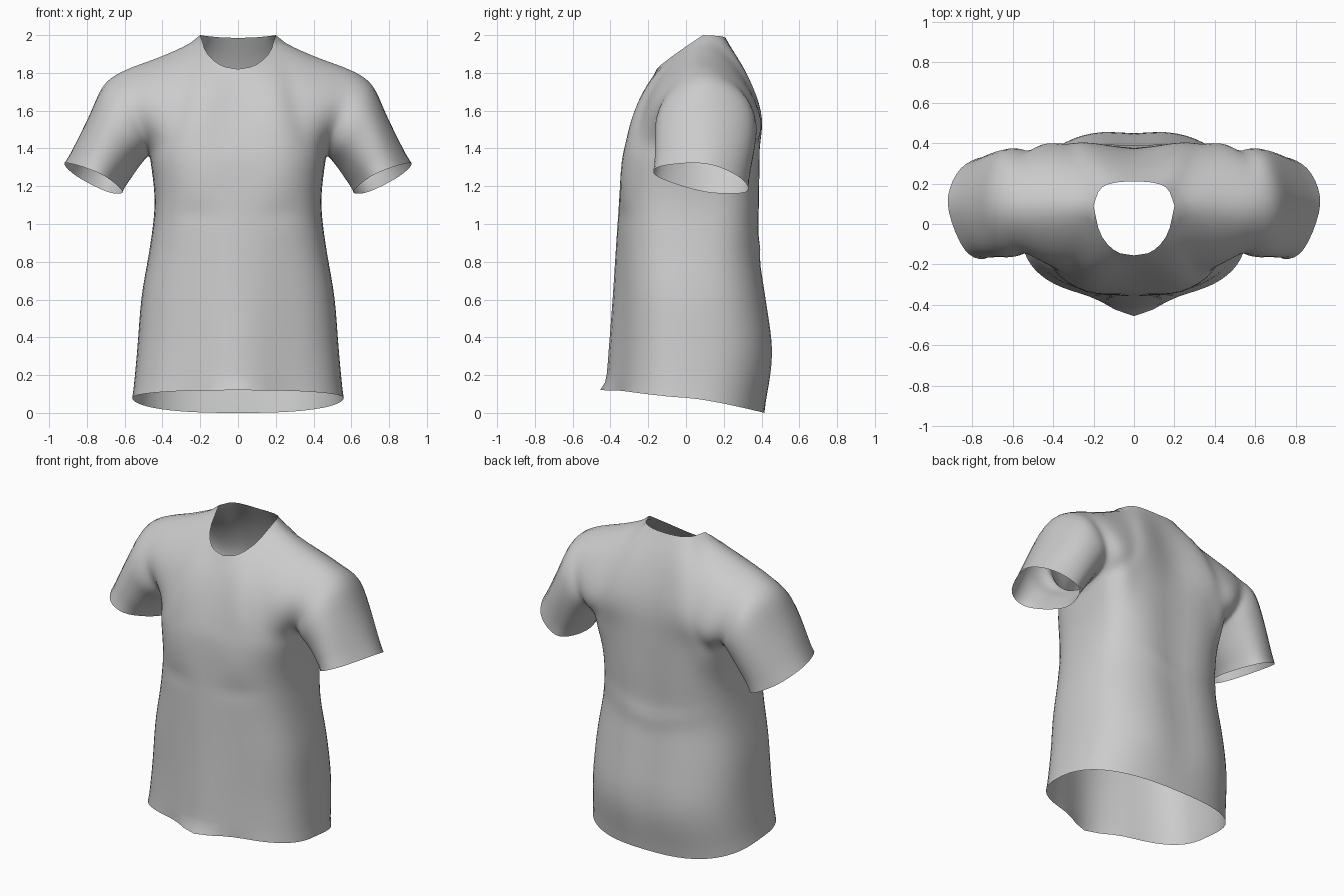
import bpy, bmesh, math
from mathutils import Vector

if "Cube" in bpy.data.objects:
    bpy.data.objects.remove(bpy.data.objects["Cube"])

N = 16          # columns per quarter of the body / rows up each armhole
LOW = 30        # rows from hem to armpit
SLV = 16        # rows along each sleeve


def spline(pts, t, closed=False):
    """Catmull-Rom through pts, t in 0..1."""
    n = len(pts)
    segs = n if closed else n - 1
    f = t * segs
    i = min(int(f), segs - 1)
    f -= i

    def p(k):
        if closed:
            return Vector(pts[k % n])
        if k < 0:
            return 2 * Vector(pts[0]) - Vector(pts[1])
        if k >= n:
            return 2 * Vector(pts[-1]) - Vector(pts[-2])
        return Vector(pts[k])
    a, b, c, d = p(i - 1), p(i), p(i + 1), p(i + 2)
    return 0.5 * (2 * b + (c - a) * f + (2 * a - 5 * b + 4 * c - d) * f * f
                  + (3 * b - a - 3 * c + d) * f ** 3)


def gauss(d, w):
    return math.exp(-(d / w) ** 2)


# Body sections: z, half width, front y, back y, side y, front and back squareness, front centre fold
BODY = [(.08, .56, -.36, .415, .0, 2.6, 2.6, .095), (.35, .535, -.35, .47, .01, 2.6, 2.6, .08),
        (.62, .513, -.345, .435, .02, 2.7, 2.6, .06), (.88, .468, -.345, .395, .03, 2.8, 2.7, .037),
        (1.12, .442, -.345, .395, .05, 3.0, 3.2, .015), (1.36, .468, -.34, .395, .10, 3.2, 3.6, 0)]

# Sleeve loops, armhole to cuff: bottom, front low, front high, top, back high, back low
SLEEVE = [
    [(.468, .10, 1.36), (.485, -.10, 1.46), (.55, -.13, 1.66), (.57, .06, 1.84), (.57, .29, 1.72), (.49, .355, 1.47)],
    [(.495, .10, 1.33), (.54, -.14, 1.43), (.65, -.14, 1.62), (.71, .08, 1.755), (.65, .335, 1.65), (.54, .36, 1.42)],
    [(.54, .10, 1.27), (.61, -.14, 1.37), (.73, -.14, 1.52), (.795, .10, 1.57), (.72, .34, 1.49), (.59, .34, 1.33)],
    [(.61, .10, 1.17), (.70, -.15, 1.25), (.83, -.135, 1.305), (.92, .10, 1.32), (.85, .28, 1.25), (.69, .32, 1.17)]]

# Neckline halves, shoulder seam and centre lines
NECK_F = [(0, -.155, 1.82), (.09, -.135, 1.84), (.165, -.05, 1.905), (.20, .09, 2.0)]
NECK_B = [(0, .21, 1.985), (.09, .205, 1.988), (.165, .175, 1.995), (.20, .09, 2.0)]
SHOULDER = [(.20, .09, 2.0), (.31, .08, 1.945), (.43, .07, 1.89), (.57, .06, 1.84)]
MID_F = [(0, -.34, 1.36), (0, -.28, 1.52), (0, -.215, 1.68), (0, -.155, 1.82)]
MID_B = [(0, .395, 1.36), (0, .375, 1.58), (0, .305, 1.79), (0, .21, 1.985)]


def body_point(u, t, back):
    z, w, yf, yb, cy, nf, nb, fold = spline(BODY, t)
    n, y = (nb, yb) if back else (nf, yf)
    th = u * math.pi / 2
    s, c = math.sin(th), max(math.cos(th), 0)
    if u == 1:
        c = 0
    drop = (-.08 if back else .04) * c * (1 - t) ** 2
    x = w * s ** (2 / n)
    bump = 0 if back else fold * gauss(x, .15)
    return Vector((x, cy + (y - cy) * c ** (2 / n) - bump * min(1, c * 4), z + drop))


def yoke_point(u, v, back):
    """Coons patch between chest line, neck and shoulder, centre and armhole."""
    def top(a):
        if a < .5:
            return spline(NECK_B if back else NECK_F, a * 2)
        return spline(SHOULDER, a * 2 - 1)

    def side(b):
        return spline(SLEEVE[0], (1 - b / 2) if back else b / 2, True)

    def bot(a):
        return body_point(a, 1, back)

    def mid(b):
        return spline(MID_B if back else MID_F, b)
    p = (bot(u) * (1 - v) + top(u) * v + mid(v) * (1 - u) + side(v) * u
         - (bot(0) * (1 - u) * (1 - v) + bot(1) * u * (1 - v) + top(0) * (1 - u) * v + top(1) * u * v))
    p.y += (-.02 if back else -.012) * math.sin(math.pi * u) * math.sin(math.pi * v)
    return p


def sleeve_point(u, v):
    return spline([spline(loop, u, True) for loop in SLEEVE], v)


def add_grid(bm, nu, nv, fn, s):
    rows = []
    for j in range(nv + 1):
        row = []
        for i in range(nu + 1):
            p = fn(i / nu, j / nv)
            row.append(bm.verts.new((s * p.x, p.y, p.z)))
        rows.append(row)
    for a, b in zip(rows, rows[1:]):
        for i in range(nu):
            bm.faces.new((a[i], a[i + 1], b[i + 1], b[i]))


bm = bmesh.new()
for s in (1, -1):
    for back in (False, True):
        add_grid(bm, N, LOW, lambda u, t: body_point(u, t, back), s)
        add_grid(bm, N, N, lambda u, v: yoke_point(u, v, back), s)
    add_grid(bm, 2 * N, SLV, sleeve_point, s)
bmesh.ops.remove_doubles(bm, verts=bm.verts, dist=.0008)

# Soften the seams, keeping the open edges in place
inner = [v for v in bm.verts if not v.is_boundary]
for _ in range(6):
    bmesh.ops.smooth_vert(bm, verts=inner, factor=.5, use_axis_x=True, use_axis_y=True, use_axis_z=True)

# Spine hollow, chest fullness and soft cloth folds
for v in inner:
    x, y, z = abs(v.co.x), v.co.y, v.co.z
    if x > .5:
        continue
    if y > .2 and z < 1.9:
        v.co.y += -.018 * gauss(x, .11) * min(1, (1.9 - z) * 3) * min(1, z * 3)
        v.co.y += .010 * gauss(z - .84 - .25 * x, .05) * gauss(x, .3)
        v.co.y += .018 * gauss(x - .39, .07) * gauss(z - 1.36, .13)
    elif y < -.1:
        v.co.y -= .012 * gauss(x - .22, .13) * gauss(z - 1.24, .15)
        v.co.y += .007 * gauss(x - .22, .12) * gauss(z - 1.05, .05)

bmesh.ops.recalc_face_normals(bm, faces=bm.faces)
mesh = bpy.data.meshes.new("shirt")
bm.to_mesh(mesh)
bm.free()
mesh.polygons.foreach_set("use_smooth", [True] * len(mesh.polygons))
shirt = bpy.data.objects.new("shirt", mesh)
bpy.context.collection.objects.link(shirt)
